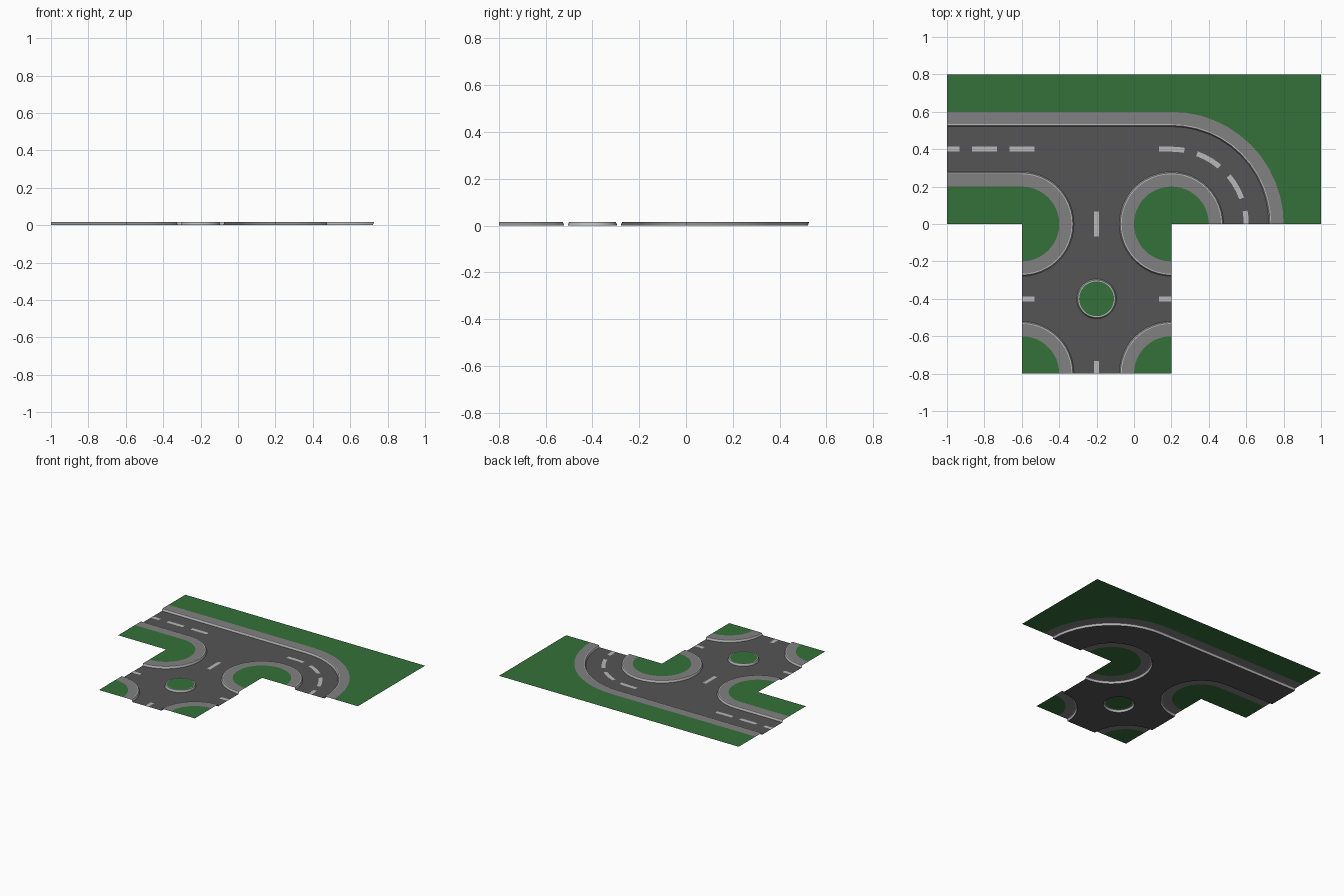
import bpy, bmesh
from math import cos, sin, radians

if "Cube" in bpy.data.objects:
    bpy.data.objects.remove(bpy.data.objects["Cube"])

TOP = 0.016            # height of pavement and grass above the asphalt
SEG = 12               # segments per quarter turn


def material(name, r, g, b):
    m = bpy.data.materials.new(name)
    m.diffuse_color = (r, g, b, 1)
    m.use_nodes = True
    m.node_tree.nodes["Principled BSDF"].inputs["Base Color"].default_value = m.diffuse_color
    return m


GRASS = material("grass_green", 0.035, 0.165, 0.042)
PAVE = material("pavement_grey", 0.22, 0.22, 0.22)
ROAD = material("asphalt_grey", 0.09, 0.09, 0.09)
LINE = material("line_white", 0.48, 0.48, 0.48)


def finish(bm, name, mat):
    bmesh.ops.remove_doubles(bm, verts=bm.verts, dist=1e-5)
    bm.normal_update()
    for f in bm.faces:                       # open sheets all face upward
        if f.normal.z < 0:
            f.normal_flip()
    me = bpy.data.meshes.new(name)
    bm.to_mesh(me)
    bm.free()
    me.materials.append(mat)
    ob = bpy.data.objects.new(name, me)
    bpy.context.collection.objects.link(ob)
    bpy.ops.object.select_all(action='DESELECT')
    ob.select_set(True)
    bpy.context.view_layer.objects.active = ob
    bpy.ops.object.shade_smooth_by_angle(angle=radians(30))


def arc(cx, cy, a0, a1):
    n = max(2, round(abs(a1 - a0) / 90 * SEG))
    return [(cx, cy, radians(a0 + (a1 - a0) * i / n)) for i in range(n + 1)]


def at(p, r, z=0.0):
    return (p[0] + r * cos(p[2]), p[1] + r * sin(p[2]), z)


def sweep(name, path, profile, mat):
    """Sweep a (radius, height) profile along a path of (centre, angle)."""
    bm = bmesh.new()
    rows = [[bm.verts.new(at(p, r, z)) for r, z in profile] for p in path]
    for a, b in zip(rows, rows[1:]):
        for i in range(len(profile) - 1):
            quad = (a[i], a[i + 1], b[i + 1], b[i])
            if profile[i][0] == 0 and a[i].co == b[i].co:
                bm.faces.new(quad[1:])
            else:
                bm.faces.new(quad)
    finish(bm, name, mat)


def fill(name, loops, z, mat):
    bm = bmesh.new()
    for loop in loops:
        vs = [bm.verts.new((p[0], p[1], z)) for p in loop]
        for a, b in zip(vs, vs[1:] + vs[:1]):
            bm.edges.new((a, b))
    bmesh.ops.triangle_fill(bm, edges=bm.edges, use_beauty=True, use_dissolve=False)
    finish(bm, name, mat)


# Centre paths of every pavement
west = [(-1, 0, radians(90))] + arc(-0.6, 0, 90, -90)
east = arc(0.2, 0, 0, 270)
south_east = arc(0.2, -0.8, 90, 180)
south_west = arc(-0.6, -0.8, 0, 90)
outer = [(-1, 0, radians(90))] + arc(0.2, 0, 90, 0)
island = arc(-0.2, -0.4, 0, 360)

# Inner lawns, pavements and curbs
for name, path in (("west", west), ("east", east),
                   ("south_east", south_east), ("south_west", south_west)):
    sweep(name + "_lawn", path, [(0, TOP), (0.2, TOP)], GRASS)
    sweep(name + "_pavement", path, [(0.2, TOP), (0.266, TOP)], PAVE)
    sweep(name + "_curb", path, [(0.266, TOP), (0.273, TOP), (0.279, 0)], LINE)

# Outer pavement, curb and lawn
sweep("outer_pavement", outer, [(0.6, TOP), (0.534, TOP)], PAVE)
sweep("outer_curb", outer, [(0.534, TOP), (0.527, TOP), (0.521, 0)], LINE)
fill("outer_lawn", [[at(p, 0.6) for p in outer] + [(1, 0), (1, 0.8), (-1, 0.8)]],
     TOP, GRASS)

# Round traffic island
sweep("island_lawn", island, [(0, TOP), (0.093, TOP)], GRASS)
sweep("island_curb", island, [(0.093, TOP), (0.1, TOP), (0.106, 0)], LINE)

# Asphalt with a hole under the island
border = [at(p, 0.521) for p in outer]
for path in (east, south_east, south_west, west[::-1]):
    border += [at(p, 0.279) for p in path]
fill("asphalt", [border, [at(p, 0.106) for p in island[:-1]]], 0, ROAD)

# Straight lane dashes: x0, x1, y0, y1
H = 0.0135
D = 0.0667
dashes = [(-1, -1 + D, 0.4 - H, 0.4 + H),
          (-0.8 - D, -0.8 + D, 0.4 - H, 0.4 + H),
          (-0.6 - D, -0.6 + D, 0.4 - H, 0.4 + H),
          (0.2 - D, 0.2, 0.4 - H, 0.4 + H),
          (-0.2 - H, -0.2 + H, -D, D),
          (-0.2 - H, -0.2 + H, -0.8, -0.8 + D),
          (-0.6, -0.6 + D, -0.4 - H, -0.4 + H),
          (0.2 - D, 0.2, -0.4 - H, -0.4 + H)]
for i, (x0, x1, y0, y1) in enumerate(dashes):
    fill(f"lane_dash_{i}", [[(x0, y0), (x1, y0), (x1, y1), (x0, y1)]], 0.0005, LINE)

# Curved lane dashes
for i, (a0, a1) in enumerate(((90, 80), (70, 50), (40, 20), (10, 0))):
    sweep(f"curved_dash_{i}", arc(0.2, 0, a0, a1),
          [(0.4 - H, 0.0005), (0.4 + H, 0.0005)], LINE)
